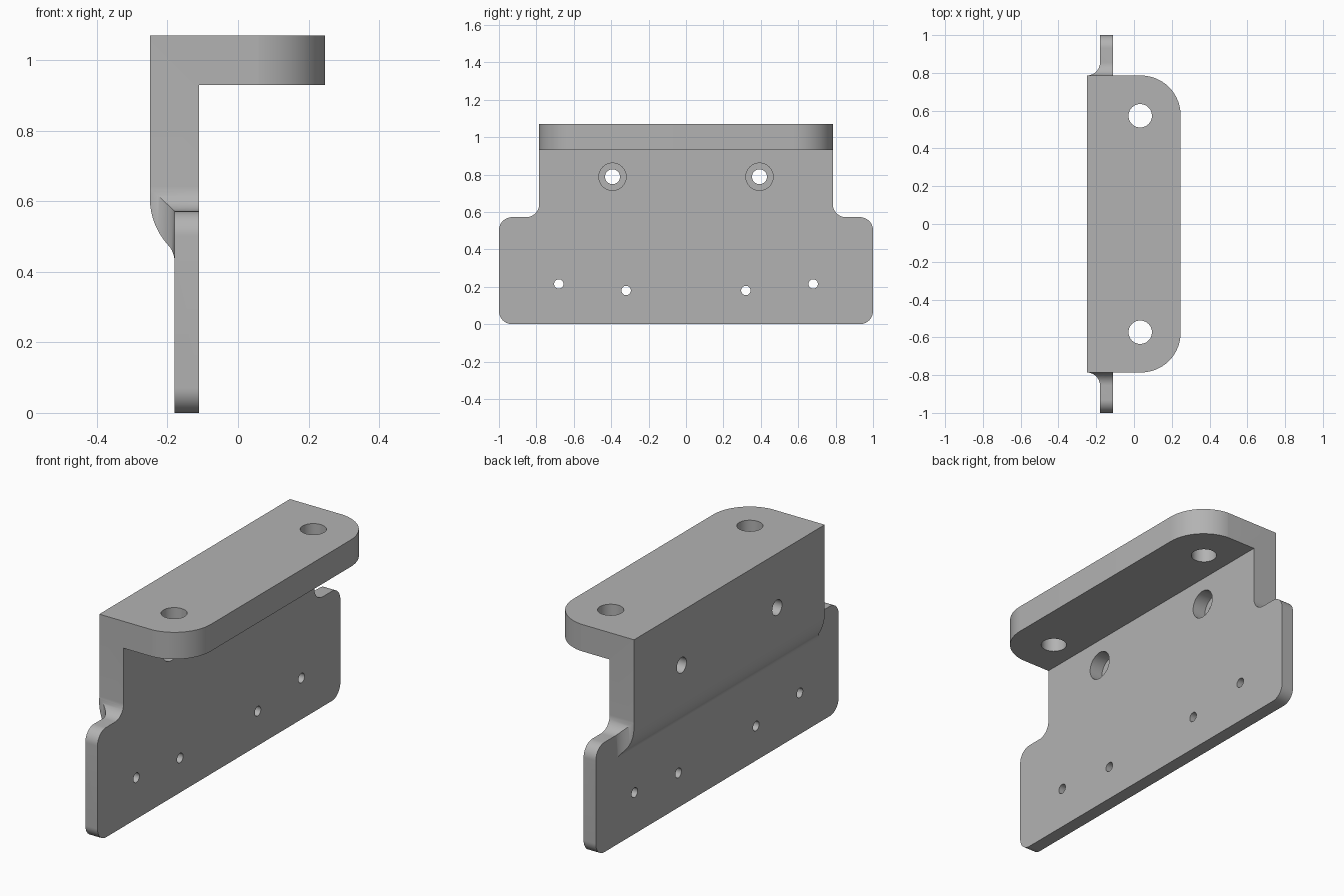
import bpy
import bmesh
from math import sin, cos, radians, pi
from mathutils import Matrix, Vector

cube = bpy.data.objects.get("Cube")
if cube:
    bpy.data.objects.remove(cube, do_unlink=True)

HALF = 0.785       # half width of the flange and thick wall
FRONT = -0.11      # front face of the wall
REAR = -0.18       # rear face of the thin plate
THICK = -0.25      # rear face of the thick wall
STEP = 0.572       # top of the ears
TOP, UNDER = 1.07, 0.93
FILLET = 0.07

steel = bpy.data.materials.new("grey steel")
steel.use_nodes = True
steel.diffuse_color = (0.45, 0.45, 0.45, 1)
steel.node_tree.nodes["Principled BSDF"].inputs["Base Color"].default_value = steel.diffuse_color


def arc(cx, cy, r, start, end, n=14):
    angles = [radians(start + (end - start) * i / n) for i in range(n + 1)]
    return [(cx + r * cos(a), cy + r * sin(a)) for a in angles]


def mirrored(half):
    """Close a half outline, given as (across, along), by mirroring it."""
    return half + [(-u, v) for u, v in reversed(half)]


def prism(name, points, place, depth):
    """Extrude points placed in space by place(u, v) along depth."""
    bm = bmesh.new()
    face = bm.faces.new([bm.verts.new(place(u, v)) for u, v in points])
    new = bmesh.ops.extrude_face_region(bm, geom=[face])["geom"]
    bmesh.ops.translate(bm, vec=Vector(depth),
                        verts=[g for g in new if isinstance(g, bmesh.types.BMVert)])
    bmesh.ops.recalc_face_normals(bm, faces=bm.faces)
    return finish(name, bm)


def cylinder(name, centre, r, length, along_x):
    bm = bmesh.new()
    matrix = Matrix.Translation(centre)
    if along_x:
        matrix = matrix @ Matrix.Rotation(pi / 2, 4, 'Y')
    bmesh.ops.create_cone(bm, cap_ends=True, segments=48, radius1=r, radius2=r,
                          depth=length, matrix=matrix)
    return finish(name, bm)


def finish(name, bm):
    mesh = bpy.data.meshes.new(name)
    bm.to_mesh(mesh)
    bm.free()
    mesh.materials.append(steel)
    obj = bpy.data.objects.new(name, mesh)
    bpy.context.collection.objects.link(obj)
    return obj


def combine(target, tool, operation):
    tool.hide_render = True
    mod = target.modifiers.new("shape", 'BOOLEAN')
    mod.operation, mod.solver, mod.object = operation, 'EXACT', tool
    bpy.context.view_layer.objects.active = target
    bpy.ops.object.modifier_apply(modifier=mod.name)
    bpy.data.objects.remove(tool, do_unlink=True)


# Side section: flange, thick wall, curved step and thin plate
section = [(REAR, -0.1), (FRONT, -0.1), (FRONT, UNDER), (0.4, UNDER), (0.4, TOP), (THICK, TOP)]
section += arc(THICK + 0.2, 0.61, 0.2, 180, 222.2)
section += arc(REAR - FILLET, 0.429, FILLET, 42.2, 0)[1:]
bracket = prism("bracket", section, lambda x, z: (x, -1.1, z), (0, 2.2, 0))

# Face outline: rounded ears and filleted shoulders
face_half = arc(1 - FILLET, FILLET, FILLET, -90, 0)
face_half += arc(1 - FILLET, STEP - FILLET, FILLET, 0, 90)
face_half += arc(HALF + FILLET, STEP + FILLET, FILLET, 270, 180) + [(HALF, 1.2)]
outline = prism("face_outline", mirrored(face_half), lambda y, z: (-0.5, y, z), (1, 0, 0))
combine(bracket, outline, 'INTERSECT')

# Plan outline: rounded flange corners and fillets behind the ears
edge = HALF + 0.001
R = 0.21
plan_half = [(edge, -0.4)] + arc(edge + FILLET, THICK, FILLET, 180, 360 - 270)
plan_half += [(1.1, REAR), (1.1, 0.0), (edge, 0.0)]
plan_half += arc(edge - R, 0.247 - R, R, 0, 90)
plan = prism("plan_outline", mirrored(plan_half), lambda y, x: (x, y, -0.2), (0, 0, 1.5))
combine(bracket, plan, 'INTERSECT')

# Holes, alike on both sides
for side in (-1, 1):
    holes = [
        cylinder("flange_hole", (0.033, side * 0.573, 1), 0.062, 0.4, False),
        cylinder("bolt_hole", (-0.2, side * 0.393, 0.788), 0.04, 0.3, True),
        cylinder("counterbore", (-0.085, side * 0.393, 0.788), 0.073, 0.2, True),
        cylinder("outer_pin_hole", (-0.2, side * 0.68, 0.215), 0.025, 0.4, True),
        cylinder("inner_pin_hole", (-0.2, side * 0.32, 0.18), 0.025, 0.4, True),
    ]
    for hole in holes:
        combine(bracket, hole, 'DIFFERENCE')

bpy.ops.object.select_all(action='DESELECT')
bracket.select_set(True)
bpy.context.view_layer.objects.active = bracket
bpy.ops.object.shade_smooth_by_angle(angle=radians(30))
